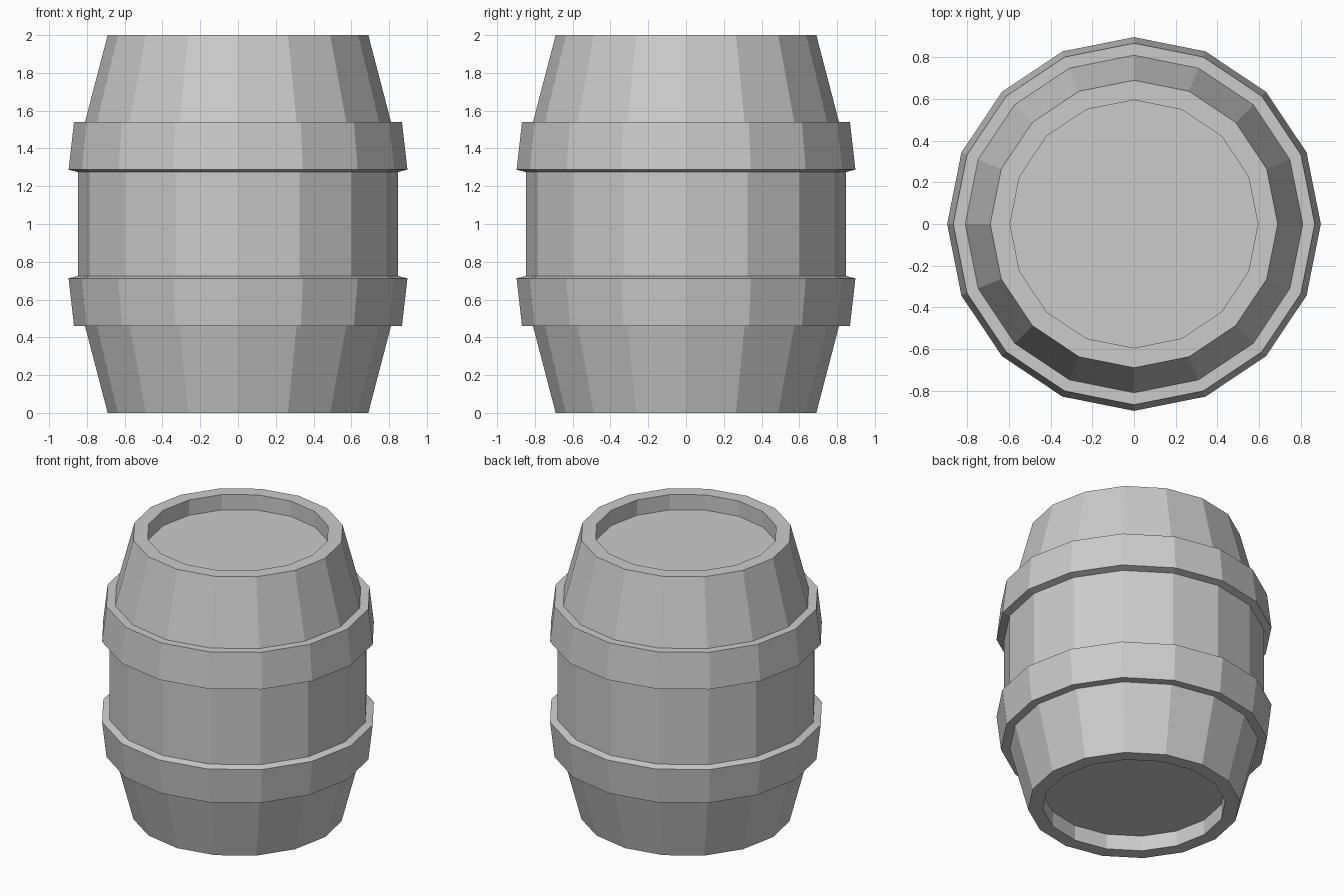
import bpy, bmesh
from math import cos, sin, tau

if "Cube" in bpy.data.objects:
    bpy.data.objects.remove(bpy.data.objects["Cube"])

SIDES = 16
HEIGHT = 2.0

# Lower half profile (radius, z): recessed end, rim, stave, hoop, belly
half = [(0.595, 0.11), (0.595, 0.0), (0.69, 0.0), (0.81, 0.46),
        (0.868, 0.46), (0.897, 0.712), (0.848, 0.725)]
profile = half + [(r, HEIGHT - z) for r, z in reversed(half)]

bm = bmesh.new()
rings = [[bm.verts.new((r * cos(tau * i / SIDES), r * sin(tau * i / SIDES), z))
          for i in range(SIDES)] for r, z in profile]

# Walls between neighbouring rings
for a, b in zip(rings, rings[1:]):
    for i in range(SIDES):
        j = (i + 1) % SIDES
        bm.faces.new((a[i], a[j], b[j], b[i]))

# Recessed end discs
bm.faces.new(rings[0][::-1])
bm.faces.new(rings[-1])
bmesh.ops.recalc_face_normals(bm, faces=bm.faces)

mesh = bpy.data.meshes.new("barrel")
bm.to_mesh(mesh)
bm.free()
bpy.context.collection.objects.link(bpy.data.objects.new("barrel", mesh))
